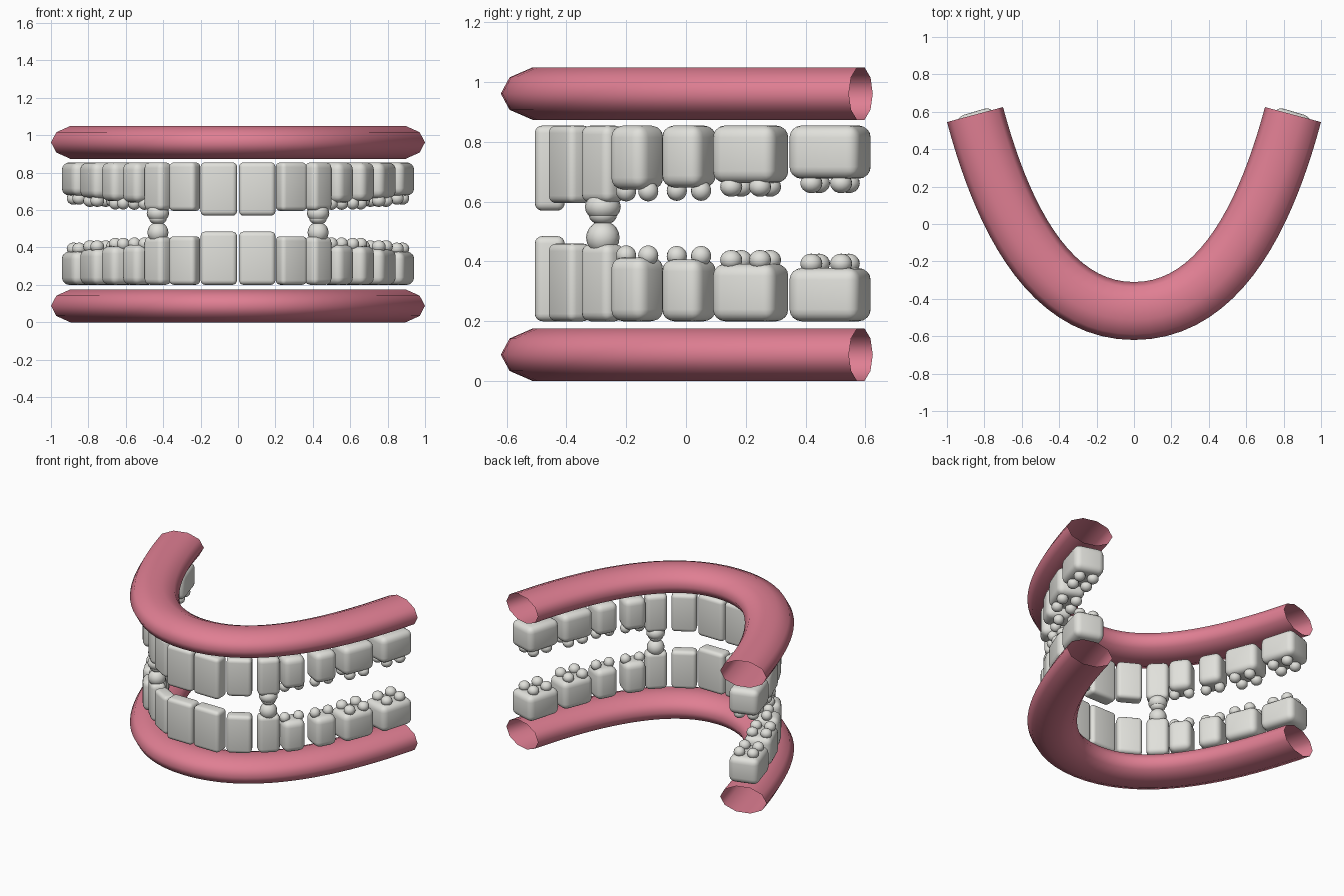
import bpy, bmesh, math
from mathutils import Matrix, Vector

if "Cube" in bpy.data.objects:
    bpy.data.objects.remove(bpy.data.objects["Cube"], do_unlink=True)


def material(name, color):
    m = bpy.data.materials.new(name)
    m.use_nodes = True
    m.diffuse_color = color
    m.node_tree.nodes["Principled BSDF"].inputs["Base Color"].default_value = color
    return m


GUM = material("gum pink", (0.74, 0.21, 0.29, 1))
ENAMEL = material("tooth white", (0.75, 0.75, 0.71, 1))

# Half of the dental arch as a cubic curve, from the front middle to the left end
ARCH = [Vector(p) for p in ((0, -0.465), (0.48, -0.465), (0.72, 0.10), (0.85, 0.585))]
MIRROR_SUM = 1.055   # lower z + upper z of matching points


def arch(s):
    """Point and unit tangent of the left half of the arch."""
    a, b, c, d = ARCH
    r = 1 - s
    point = a * r**3 + b * (3 * r * r * s) + c * (3 * r * s * s) + d * s**3
    tangent = (b - a) * r * r + (c - b) * (2 * r * s) + (d - c) * s * s
    return point, tangent.normalized()


def finish(bm, name, mat):
    bmesh.ops.recalc_face_normals(bm, faces=bm.faces)
    for f in bm.faces:
        f.smooth = True
    mesh = bpy.data.meshes.new(name)
    bm.to_mesh(mesh)
    bm.free()
    mesh.materials.append(mat)
    obj = bpy.data.objects.new(name, mesh)
    bpy.context.collection.objects.link(obj)
    return obj


# Gums: open ten-sided oval tubes swept along the arch
def gum(name, z, steps=20, sides=10):
    bm = bmesh.new()
    rings = []
    for i in range(-steps, steps + 1):
        p, t = arch(abs(i) / steps)
        side = -1 if i < 0 else 1
        ring = []
        for k in range(sides):
            a = 2 * math.pi * k / sides
            out = 0.155 * math.cos(a)
            ring.append(bm.verts.new((side * (p.x + t.y * out), p.y - t.x * out,
                                      z + 0.0925 * math.sin(a))))
        rings.append(ring)
    for r0, r1 in zip(rings, rings[1:]):
        for k in range(sides):
            n = (k + 1) % sides
            bm.faces.new((r0[k], r0[n], r1[n], r1[k]))
    finish(bm, name, GUM)


gum("lower_gum", 0.088)
gum("upper_gum", 0.962)


# Teeth: rounded blocks, with round cusps on the biting side
def tooth(name, s, length, width, top, bevel, cusps, upper, side, straight=False):
    p, t = arch(s)
    angle = 0 if straight else math.atan2(t.y, t.x)
    bm = bmesh.new()
    bmesh.ops.create_cube(bm, size=1)
    bmesh.ops.scale(bm, vec=(length, width, top - 0.2), verts=bm.verts)
    bmesh.ops.bevel(bm, geom=bm.edges[:], offset=bevel, segments=4,
                    profile=0.5, affect='EDGES')
    bmesh.ops.translate(bm, vec=(0, 0, (top + 0.2) / 2), verts=bm.verts)
    for along, across, z, radius, squash in cusps:
        bmesh.ops.create_uvsphere(
            bm, u_segments=16, v_segments=10, radius=radius,
            matrix=Matrix.Translation((along, across, z)) @ Matrix.Diagonal((1, 1, squash, 1)))
    bm.transform(Matrix.Translation((p.x, p.y, 0)) @ Matrix.Rotation(angle, 4, 'Z'))
    if upper:
        bm.transform(Matrix.Translation((0, 0, MIRROR_SUM)) @ Matrix.Diagonal((1, 1, -1, 1)))
    bm.transform(Matrix.Diagonal((side, 1, 1, 1)))
    finish(bm, name, ENAMEL)


def pair(z):
    return [(a, 0, z, 0.034, 1) for a in (-0.046, 0.046)]


def four(z):
    return [(a, c, z, 0.037, 0.9) for a in (-0.052, 0.052) for c in (-0.045, 0.045)]


LOWER_TIP = [(0, 0, 0.48, 0.056, 1)]
UPPER_TIP = [(0, 0, 0.472, 0.06, 0.8), (0, 0, 0.5, 0.047, 0.7)]

# name, arch position, length, width, biting height, bevel, cusps
TEETH = [
    ("central_incisor", 0.074, 0.195, 0.10, 0.485, 0.025, []),
    ("lateral_incisor", 0.221, 0.16, 0.09, 0.46, 0.025, []),
    ("canine", 0.357, 0.14, 0.095, 0.458, 0.03, LOWER_TIP),
    ("first_premolar", 0.465, 0.145, 0.15, 0.414, 0.04, pair(0.42)),
    ("second_premolar", 0.603, 0.15, 0.16, 0.407, 0.04, pair(0.418)),
    ("first_molar", 0.75, 0.225, 0.18, 0.392, 0.04, four(0.405)),
    ("second_molar", 0.93, 0.245, 0.20, 0.378, 0.04, four(0.393)),
]

for upper in (False, True):
    for side in (1, -1):
        for name, s, length, width, top, bevel, cusps in TEETH:
            label = f"{'upper' if upper else 'lower'}_{'left' if side > 0 else 'right'}_{name}"
            if upper and name == "canine":
                cusps = UPPER_TIP
            tooth(label, s, length, width, top, bevel, cusps, upper, side,
                  straight=name == "central_incisor")
